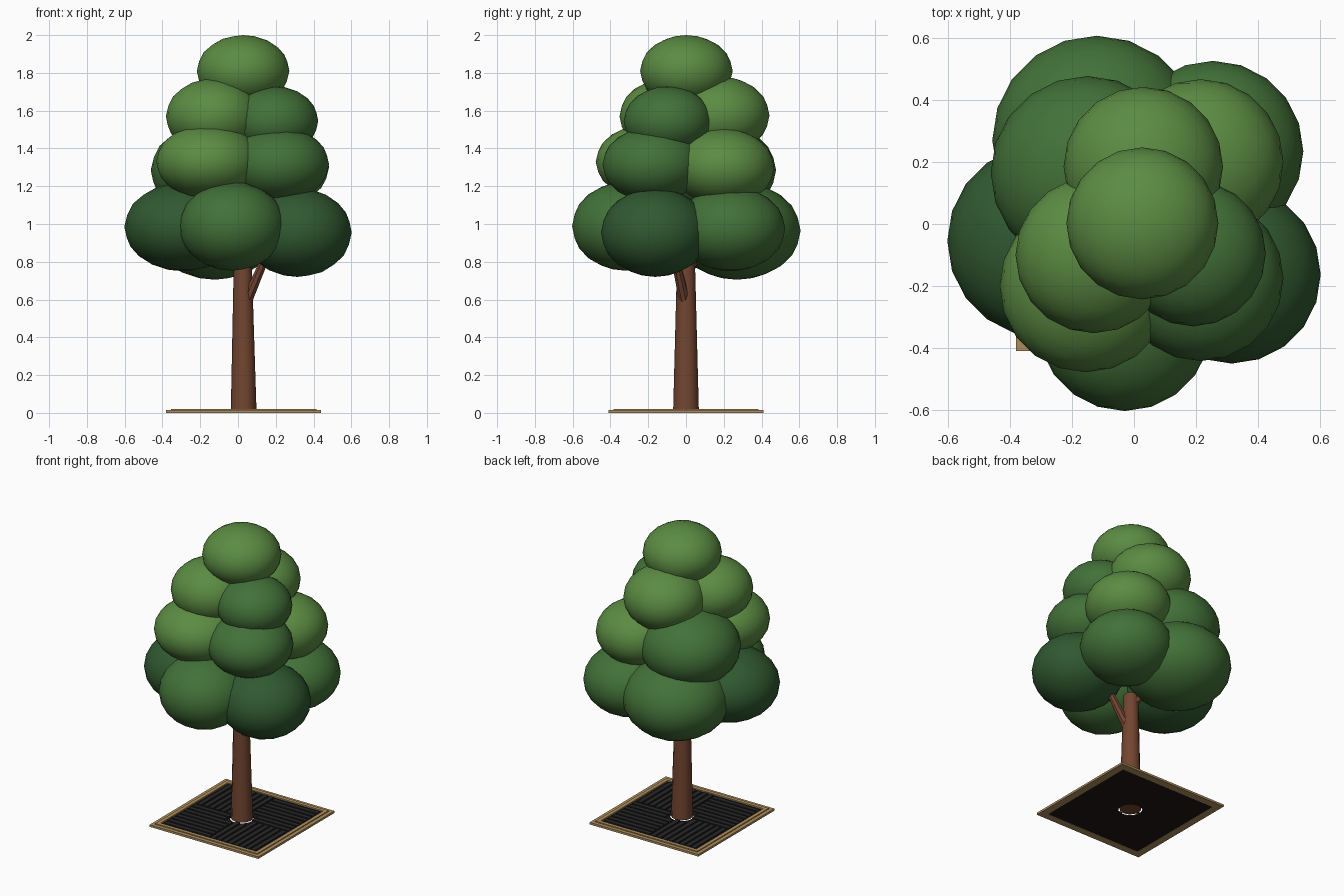
import bpy, math
from mathutils import Vector

if "Cube" in bpy.data.objects:
    bpy.data.objects.remove(bpy.data.objects["Cube"])


def mat(name, col):
    m = bpy.data.materials.new(name)
    m.diffuse_color = (*col, 1)
    m.use_nodes = True
    m.node_tree.nodes["Principled BSDF"].inputs["Base Color"].default_value = m.diffuse_color
    return m


DARK = mat("leaf_dark", (0.03, 0.10, 0.03))
MID = mat("leaf_mid", (0.055, 0.165, 0.04))
LIGHT = mat("leaf_light", (0.105, 0.26, 0.055))
BARK = mat("bark", (0.17, 0.06, 0.03))
TAN = mat("frame_tan", (0.42, 0.27, 0.11))
IRON = mat("iron", (0.022, 0.021, 0.022))
SOIL = mat("soil", (0.012, 0.008, 0.006))
CX = 0.03  # trunk and grate centre


def finish(name, m, smooth=False):
    o = bpy.context.object
    o.name = name
    o.data.materials.append(m)
    if smooth:
        bpy.ops.object.shade_smooth_by_angle(angle=math.radians(40))
    return o


def box(name, x0, x1, y0, y1, z0, z1, m):
    bpy.ops.mesh.primitive_cube_add(size=1, location=((x0 + x1) / 2, (y0 + y1) / 2, (z0 + z1) / 2))
    bpy.context.object.scale = (x1 - x0, y1 - y0, z1 - z0)
    bpy.ops.object.transform_apply(location=False, rotation=False, scale=True)
    return finish(name, m)


def limb(name, a, b, r1, r2, n):
    a, b = Vector(a), Vector(b)
    d = b - a
    bpy.ops.mesh.primitive_cone_add(vertices=n, radius1=r1, radius2=r2, depth=d.length,
                                    location=(a + b) / 2, rotation=d.to_track_quat('Z', 'Y').to_euler())
    return finish(name, BARK, True)


# foliage clumps: centre, horizontal radius, vertical radius
CLUMPS = [
    ("crown_top", 0.027, 0.002, 1.81, 0.245, 0.19, LIGHT),
    ("upper_left", -0.13, -0.10, 1.57, 0.252, 0.20, LIGHT),
    ("upper_right", 0.19, -0.095, 1.545, 0.235, 0.185, MID),
    ("upper_back", 0.03, 0.185, 1.575, 0.257, 0.205, LIGHT),
    ("middle_front_left", -0.155, -0.20, 1.33, 0.278, 0.20, LIGHT),
    ("middle_front_right", 0.215, -0.175, 1.315, 0.267, 0.20, MID),
    ("middle_back_right", 0.215, 0.20, 1.30, 0.267, 0.205, LIGHT),
    ("middle_back_left", -0.15, 0.165, 1.285, 0.312, 0.245, MID),
    ("lower_left", -0.29, -0.055, 0.985, 0.312, 0.235, DARK),
    ("lower_front", -0.03, -0.322, 0.988, 0.281, 0.235, MID),
    ("lower_right", 0.315, -0.163, 0.955, 0.287, 0.235, DARK),
    ("lower_back_right", 0.255, 0.235, 0.975, 0.291, 0.225, MID),
    ("lower_back_left", -0.12, 0.27, 0.965, 0.337, 0.26, MID),
]
for name, x, y, z, r, rz, m in CLUMPS:
    bpy.ops.mesh.primitive_ico_sphere_add(subdivisions=3, radius=1, location=(x, y, z))
    bpy.context.object.scale = (r, r, rz)
    bpy.ops.object.transform_apply(location=False, rotation=False, scale=True)
    finish("foliage_" + name, m, True)

# trunk and branches
limb("trunk", (CX, 0, 0.012), (0.025, 0, 0.82), 0.068, 0.047, 12)
limb("branch_right", (0.05, -0.01, 0.60), (0.17, -0.07, 0.88), 0.03, 0.02, 8)
limb("branch_left", (0.02, 0.01, 0.75), (-0.10, 0.12, 0.98), 0.03, 0.02, 8)

# tan frame: low outer lip and raised inner rim, each of four mitre-free bars
def ring(name, outer, inner, h):
    for s, side in ((-1, "a"), (1, "b")):
        y0, y1 = sorted((s * outer, s * inner))
        box(f"{name}_y_{side}", CX - outer, CX + outer, y0, y1, 0, h, TAN)
        box(f"{name}_x_{side}", CX + y0, CX + y1, -inner, inner, 0, h, TAN)


ring("frame_lip", 0.41, 0.385, 0.014)
ring("frame_rim", 0.385, 0.36, 0.02)

# soil plate with a round hole for the trunk
plate = box("grate_plate", CX - 0.36, CX + 0.36, -0.36, 0.36, 0.001, 0.011, SOIL)
bpy.ops.mesh.primitive_cylinder_add(vertices=24, radius=0.075, depth=0.2, location=(CX, 0, 0))
cutter = finish("hole_cutter", SOIL)
cutter.hide_render = True
cutter.hide_set(True)
mod = plate.modifiers.new("hole", 'BOOLEAN')
mod.operation = 'DIFFERENCE'
mod.object = cutter

# slats in four panels of alternating direction
N, P = 8, 0.355
for sx in (-1, 1):
    for sy in (-1, 1):
        for i in range(N):
            lo = 0.006 + i * (P - 0.006) / N
            hi = lo + 0.030
            start = 0.072 if lo < 0.07 else 0.006
            a, b = sorted((sx * lo, sx * hi)), sorted((sy * start, sy * (P - 0.004)))
            if sx * sy > 0:
                a, b = sorted((sx * start, sx * (P - 0.004))), sorted((sy * lo, sy * hi))
            box("grate_slat", CX + a[0], CX + a[1], b[0], b[1], 0.010, 0.018, IRON)
